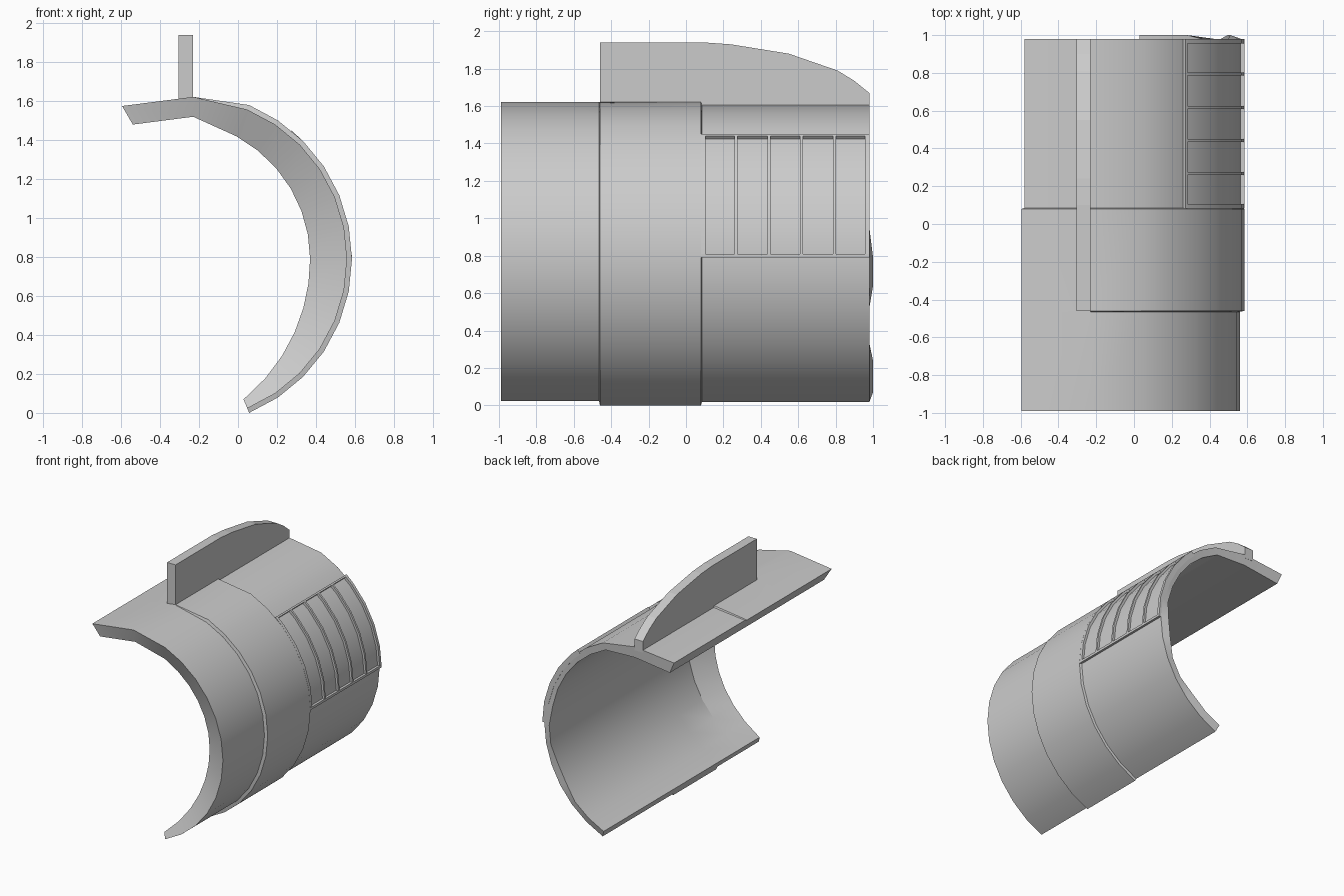
import bpy, bmesh, math

cube = bpy.data.objects.get("Cube")
if cube:
    bpy.data.objects.remove(cube, do_unlink=True)

grey = bpy.data.materials.new("plain_grey")
grey.use_nodes = True
grey.diffuse_color = (0.6, 0.6, 0.6, 1)
grey.node_tree.nodes["Principled BSDF"].inputs["Base Color"].default_value = (0.6, 0.6, 0.6, 1)

CX, CZ, R = -0.27, 0.79, 0.855        # axis and radius of the curved wall
STEP, END = 11.25, 67.5               # facet angle, half opening angle


def polar(angle, radius):
    a = math.radians(angle)
    return CX + radius * math.cos(a), CZ + radius * math.sin(a)


def loft(name, rings, smooth=True):
    """Skin closed rings of equal length; each ring is outer points then inner points reversed."""
    bm = bmesh.new()
    rows = [[bm.verts.new(p) for p in ring] for ring in rings]
    n = len(rows[0])
    for a, b in zip(rows, rows[1:]):
        for i in range(n):
            j = (i + 1) % n
            bm.faces.new((a[i], a[j], b[j], b[i]))
    # End caps as strips between the outer and inner edges
    for row in (rows[0], rows[-1]):
        for i in range(n // 2 - 1):
            bm.faces.new((row[i], row[i + 1], row[n - 2 - i], row[n - 1 - i]))
    bmesh.ops.recalc_face_normals(bm, faces=bm.faces)
    mesh = bpy.data.meshes.new(name)
    bm.to_mesh(mesh)
    bm.free()
    obj = bpy.data.objects.new(name, mesh)
    bpy.context.collection.objects.link(obj)
    mesh.materials.append(grey)
    if smooth:
        bpy.ops.object.select_all(action='DESELECT')
        obj.select_set(True)
        bpy.context.view_layer.objects.active = obj
        bpy.ops.object.shade_smooth_by_angle(angle=math.radians(25))
    return obj


def shell_ring(y_out, drop, y_in, flange_drop=0.0, lip=0.0, bulge=0.0):
    """Wall cross-section: flange tip, ridge and arc, then the same on the inside."""
    angles = [END - STEP * i for i in range(13)]
    outer = [(-0.595 + flange_drop, 1.575 - flange_drop * 0.3), (-0.23, 1.622 - flange_drop)]
    outer += [polar(a, R - drop) for a in angles]
    ring = [(x, y_out, z) for x, z in outer]
    inner = [(-0.54, y_in, 1.48), (-0.23, y_in, 1.52)]
    for a in angles:
        # The lip fades out towards the lower edge but stays deep towards the ridge
        depth = lip * (1 - (0.3 if a > 0 else 1) * (a / END) ** 2)
        x, z = polar(a, 0.78 - depth)
        wave = bulge if z < 0.9 and abs(z - 0.42) > 0.15 else 0
        inner.append((x, y_in + 0.6 * depth + wave, z))
    return ring + inner[::-1]


# Curved wall with flange: thin front, wide middle band, thin back, lip inside the front
loft("curved_shell", [
    shell_ring(-0.99, 0.025, -0.97, lip=0.14),
    shell_ring(-0.465, 0.025, -0.75),
    shell_ring(-0.46, 0.0, -0.45),
    shell_ring(0.08, 0.0, 0.08),
    shell_ring(0.085, 0.018, 0.1, flange_drop=0.015),
    shell_ring(0.98, 0.018, 0.975, flange_drop=0.015, bulge=0.025),
])


def arc_block(name, y0, y1, a0, a1):
    """Raised strip following the wall from angle a0 to a1."""
    angles = [a0] + [STEP * i for i in range(8) if a0 < STEP * i < a1] + [a1]
    top = [polar(a, R) for a in angles]
    low = [polar(a, R - 0.04) for a in reversed(angles)]
    loft(name, [[(x, y, z) for x, z in top + low] for y in (y0, y1)])


# Ribbed side panel: cross ribs and the two long rails
PANEL_TOP = 50.5
for i in range(6):
    mid = 0.093 + 0.175 * i
    half = 0.012 if i in (0, 5) else 0.008
    arc_block(f"panel_rib_{i + 1}", mid - half, mid + half, 0, PANEL_TOP)
arc_block("panel_lower_rail", 0.083, 0.978, 0, 1.3)
arc_block("panel_upper_rail", 0.083, 0.978, PANEL_TOP - 0.9, PANEL_TOP)

# Upright fin with a top edge curving down to the back
crest = [(-0.46, 1.94), (0.1, 1.94), (0.24, 1.93), (0.55, 1.88),
         (0.81, 1.79), (0.9, 1.735), (0.98, 1.67)]
base = [(y, 1.58) for y, z in reversed(crest)]
loft("top_fin", [[(x, y, z) for y, z in crest + base] for x in (-0.305, -0.23)], smooth=False)
